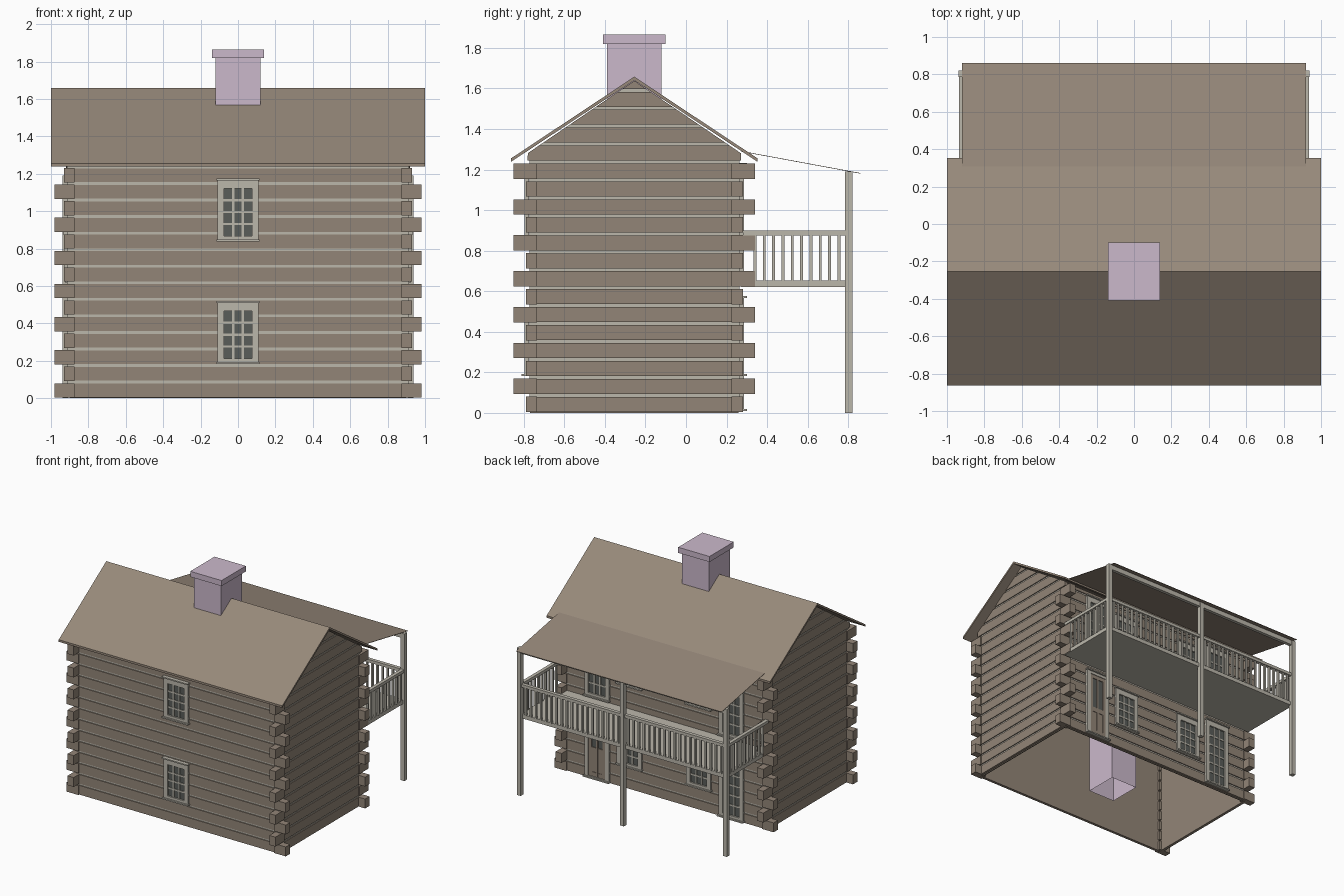
import bpy, bmesh

if "Cube" in bpy.data.objects:
    bpy.data.objects.remove(bpy.data.objects["Cube"])

YC = -0.255          # house centre line in y
TOP, SLOPE = 1.638, 0.68
PITCH, LOG = 0.0885, 0.074


def material(name, rgb):
    m = bpy.data.materials.new(name)
    m.diffuse_color = (*rgb, 1)
    m.use_nodes = True
    m.node_tree.nodes["Principled BSDF"].inputs["Base Color"].default_value = m.diffuse_color
    return m


BROWN = material("log_brown", (0.29, 0.235, 0.185))
ROOF = material("roof_brown", (0.31, 0.25, 0.195))
TRIM = material("pale_trim", (0.50, 0.475, 0.41))
GLASS = material("dark_glass", (0.10, 0.11, 0.10))
PINK = material("chimney_mauve", (0.60, 0.485, 0.60))


class Part:
    """Collects boxes and prisms into one object."""

    def __init__(self, name, mat):
        self.name, self.mat, self.bm = name, mat, bmesh.new()

    def prism(self, pts, x0, x1):
        """Extrude a (y, z) outline along x."""
        a = [self.bm.verts.new((x0, y, z)) for y, z in pts]
        b = [self.bm.verts.new((x1, y, z)) for y, z in pts]
        self.bm.faces.new(a)
        self.bm.faces.new(b[::-1])
        for i in range(len(pts)):
            j = (i + 1) % len(pts)
            self.bm.faces.new((a[i], b[i], b[j], a[j]))

    def box(self, x0, x1, y0, y1, z0, z1):
        self.prism([(y0, z0), (y1, z0), (y1, z1), (y0, z1)], x0, x1)

    def wall_box(self, s, x0, x1, d0, d1, z0, z1):
        """Box on the front (s=-1) or back (s=1) wall, d = distance from centre line."""
        y = sorted((YC + s * d0, YC + s * d1))
        self.box(x0, x1, *y, z0, z1)

    def done(self):
        bmesh.ops.recalc_face_normals(self.bm, faces=self.bm.faces)
        me = bpy.data.meshes.new(self.name)
        self.bm.to_mesh(me)
        self.bm.free()
        me.materials.append(self.mat)
        ob = bpy.data.objects.new(self.name, me)
        bpy.context.collection.objects.link(ob)
        return ob


def gable_slice(z0, z1, half=0.525):
    """Outline of the end wall between two heights, clipped by the roof slope."""
    z1 = min(z1, TOP - 0.002)
    zs = [z0, z1]
    kink = TOP - half * SLOPE
    if z0 < kink < z1:
        zs.insert(1, kink)
    side = [(min(half, (TOP - z) / SLOPE), z) for z in zs]
    return [(YC + w, z) for w, z in side] + [(YC - w, z) for w, z in side[::-1]]


# Walls: inner lining, pale chinking layer, then logs
lining, chink = Part("inner_wall", BROWN), Part("chinking", TRIM)
logs, ends = Part("wall_logs", BROWN), Part("log_corner_ends", BROWN)
for s in (-1, 1):
    lining.prism(gable_slice(0, TOP, 0.515), *sorted((s * 0.893, s * 0.902)))
    chink.prism(gable_slice(0.01, TOP, 0.515), *sorted((s * 0.902, s * 0.914)))
    lining.wall_box(s, -0.9, 0.9, 0.497, 0.506, 0, 1.27)
    chink.wall_box(s, -0.91, 0.91, 0.506, 0.518, 0.01, 1.27)
    for i in range(19):
        z0 = 0.005 + PITCH * i
        z1 = z0 + LOG
        logs.prism(gable_slice(z0, z1), *sorted((s * 0.903, s * 0.922)))
        if i < 15:
            logs.wall_box(s, -0.92, 0.92, 0.507, 0.526, z0, min(z1, 1.27))
        if i < 14:
            # alternate rows stick out in x or in y
            xo, do = (0.98, 0.535) if i % 2 == 0 else (0.93, 0.595)
            for t in (-1, 1):
                ends.wall_box(s, *sorted((t * 0.875, t * xo)), 0.48, do, z0 - 0.001, z1 + 0.001)
for p in (lining, chink, logs, ends):
    p.done()

# Main roof: one folded slab
roof = Part("main_roof", ROOF)
e = 0.608
roof.prism([(YC - e, 1.255), (YC, 1.658), (YC + e, 1.255),
            (YC + e, 1.238), (YC, 1.640), (YC - e, 1.238)], -1, 1)
roof.done()

# Porch roof: a thin sheet
sheet = Part("porch_roof", ROOF)
sheet.prism([(0.27, 1.292), (0.86, 1.183), (0.86, 1.180), (0.27, 1.289)], -0.92, 0.92)
sheet.done()

# Chimney, open at the bottom, with cap
stack = Part("chimney", PINK)
stack.box(-0.12, 0.12, -0.39, -0.12, 0, 1.83)
stack.bm.faces.ensure_lookup_table()
low = [f for f in stack.bm.faces if all(v.co.z < 0.01 for v in f.verts)]
bmesh.ops.delete(stack.bm, geom=low, context='FACES')
stack.done()
cap = Part("chimney_cap", PINK)
cap.box(-0.14, 0.14, -0.41, -0.10, 1.82, 1.865)
cap.done()

# Porch: deck, posts, beam and railings
deck = Part("balcony_deck", TRIM)
deck.box(-0.925, 0.925, 0.27, 0.80, 0.62, 0.652)
deck.done()
posts = Part("porch_posts", TRIM)
for x in (-0.922, 0, 0.922):
    posts.box(x - 0.017, x + 0.017, 0.785, 0.82, 0, 1.19)
posts.done()
beam = Part("porch_beam", TRIM)
beam.box(-0.93, 0.93, 0.788, 0.815, 1.15, 1.188)
beam.done()
rails, bars = Part("hand_rails", TRIM), Part("balusters", TRIM)
rails.box(-0.93, 0.93, 0.783, 0.812, 0.876, 0.90)
for s in (-1, 1):
    rails.box(*sorted((s * 0.908, s * 0.936)), 0.28, 0.79, 0.876, 0.90)
    for k in range(10):
        y = 0.34 + 0.046 * k
        bars.box(s * 0.922 - 0.008, s * 0.922 + 0.008, y - 0.007, y + 0.007, 0.65, 0.88)
    for k in range(1, 20):
        x = s * 0.046 * k
        bars.box(x - 0.007, x + 0.007, 0.79, 0.806, 0.65, 0.88)
rails.done()
bars.done()

# Windows and doors
frames, panes = Part("window_and_door_frames", TRIM), Part("glass_panes", GLASS)


def opening(s, x, z0, z1, cols, rows, sill=0.03, head=0.05):
    w, g = 0.11, 0.075
    a, b = z0 + sill, z1 - head
    panes.wall_box(s, x - g, x + g, 0.52, 0.529, a, b)
    for t in (-1, 1):
        frames.wall_box(s, *sorted((x + t * g, x + t * w)), 0.52, 0.541, z0, z1)
    frames.wall_box(s, x - g, x + g, 0.52, 0.541, z0, a)
    frames.wall_box(s, x - g, x + g, 0.52, 0.541, b, z1)
    for zz in (z0, z1 - 0.008):
        frames.wall_box(s, x - 0.116, x + 0.116, 0.52, 0.555, zz, zz + 0.01)
    for c in range(1, cols):
        xx = x - g + 2 * g * c / cols
        frames.wall_box(s, xx - 0.006, xx + 0.006, 0.52, 0.535, a, b)
    for r in range(1, rows):
        zz = a + (b - a) * r / rows
        frames.wall_box(s, x - g, x + g, 0.52, 0.534, zz - 0.006, zz + 0.006)


for base in (0.0, 0.655):
    opening(-1, 0, base + 0.183, base + 0.517, 3, 4)
    for x in (-0.31, 0.31):
        opening(1, x, base + 0.183, base + 0.517, 3, 4)
    for x in (-0.6, 0.6):
        if base == 0 and x > 0:
            opening(1, x, 0.01, 0.575, 1, 1, 0.015, 0.03)
        else:
            opening(1, x, base + 0.01, base + 0.575, 3, 6)
frames.done()
panes.done()

# Brown front door with two tall lights and lower panels
door = Part("back_door", BROWN)
for x0, x1 in ((0.525, 0.549), (0.593, 0.607), (0.651, 0.675)):
    door.wall_box(1, x0, x1, 0.52, 0.536, 0.025, 0.545)
for z0, z1 in ((0.025, 0.06), (0.22, 0.26), (0.515, 0.545)):
    door.wall_box(1, 0.549, 0.651, 0.52, 0.535, z0, z1)
door.wall_box(1, 0.549, 0.651, 0.52, 0.531, 0.06, 0.22)
door.done()
